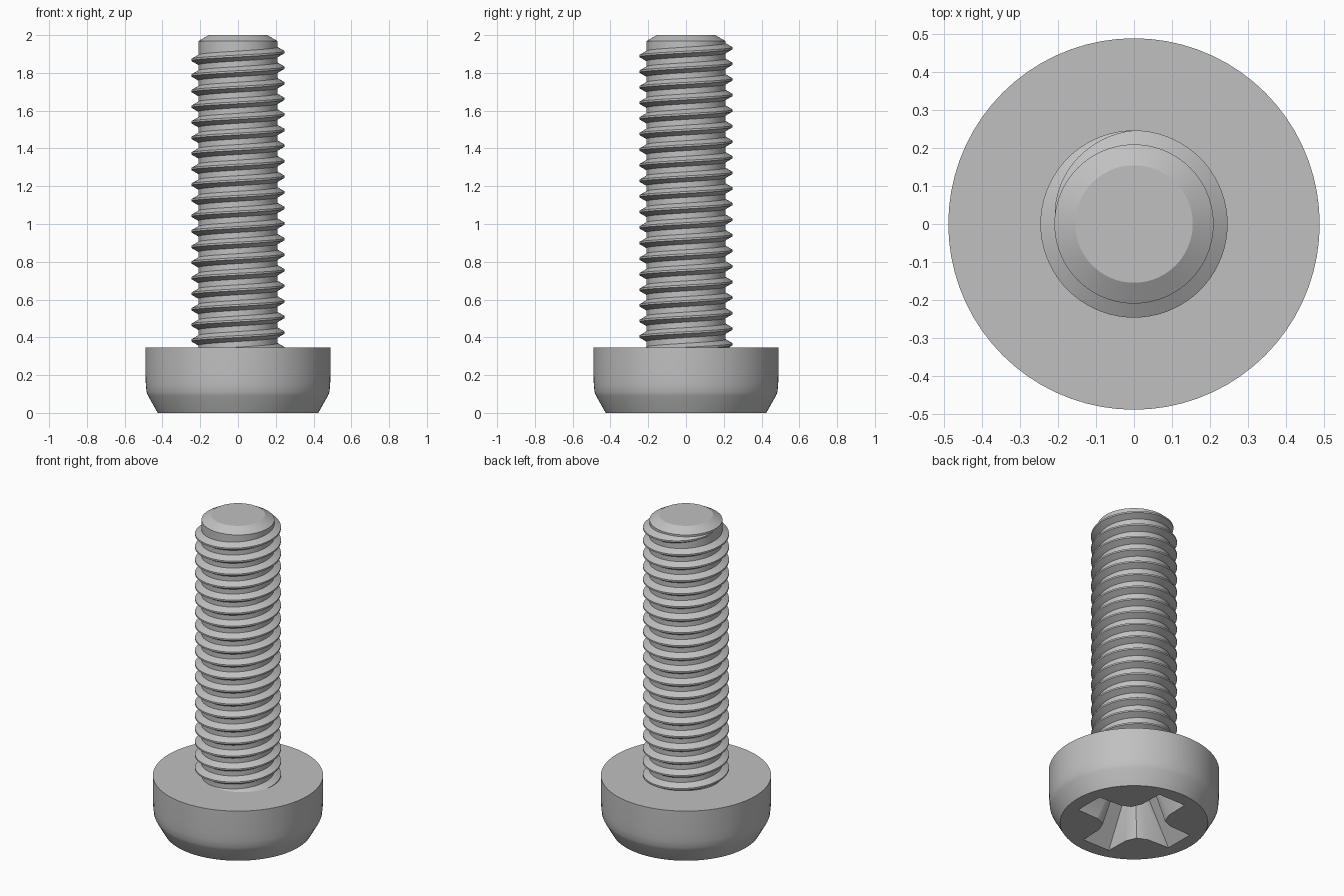
import bpy, bmesh
from math import pi, cos, sin, radians

cube = bpy.data.objects.get("Cube")
if cube:
    bpy.data.objects.remove(cube, do_unlink=True)

steel = bpy.data.materials.new("grey_steel")
steel.use_nodes = True
GREY = (0.53, 0.53, 0.53, 1)
steel.diffuse_color = GREY
steel.node_tree.nodes["Principled BSDF"].inputs["Base Color"].default_value = GREY


def skin(name, rings, closed):
    """Join equal rings of points with quads and cap both ends."""
    bm = bmesh.new()
    loops = [[bm.verts.new(p) for p in ring] for ring in rings]
    n = len(rings[0])
    for a, b in zip(loops, loops[1:]):
        for i in range(n):
            j = (i + 1) % n
            bm.faces.new((a[i], a[j], b[j], b[i]))
    if closed:
        bm.faces.new(loops[0])
        bm.faces.new(loops[-1])
    bmesh.ops.recalc_face_normals(bm, faces=bm.faces)
    mesh = bpy.data.meshes.new(name)
    bm.to_mesh(mesh)
    bm.free()
    mesh.materials.append(steel)
    ob = bpy.data.objects.new(name, mesh)
    bpy.context.collection.objects.link(ob)
    return ob


def lathe(name, profile, sides=72):
    ring = [2 * pi * i / sides for i in range(sides)]
    return skin(name, [[(r * cos(a), r * sin(a), z) for a in ring]
                       for r, z in profile], True)


def select(ob):
    bpy.ops.object.select_all(action='DESELECT')
    ob.select_set(True)
    bpy.context.view_layer.objects.active = ob


def smooth(ob):
    select(ob)
    bpy.ops.object.shade_smooth_by_angle(angle=radians(26))


# Head, with its rounded driving side resting on the ground
head = lathe("screw_head", [(0.425, 0), (0.476, 0.09), (0.484, 0.11),
                            (0.488, 0.15), (0.49, 0.2), (0.49, 0.345)])

# Cross recess: a tapering plus-shaped cutter
def cross(reach, half, corner, z):
    quarter = [(reach, -half), (reach, half), (corner * 1.5, half * 1.05),
               (corner, corner), (half * 1.05, corner * 1.5)]
    pts = []
    for k in range(4):
        c, s = cos(k * pi / 2), sin(k * pi / 2)
        pts += [(x * c - y * s, x * s + y * c, z) for x, y in quarter]
    return pts


cutter = skin("recess_cutter", [cross(0.347, 0.097, 0.129, -0.01),
                                cross(0.15, 0.05, 0.075, 0.24)], True)
cutter.hide_render = True
cut = head.modifiers.new("recess", 'BOOLEAN')
cut.operation = 'DIFFERENCE'
cut.solver = 'EXACT'
cut.object = cutter
select(head)
bpy.ops.object.modifier_apply(modifier=cut.name)
bpy.data.objects.remove(cutter, do_unlink=True)
smooth(head)

# Shank core with a chamfered tip
smooth(lathe("shank_core", [(0.21, 0.3), (0.21, 1.968), (0.155, 2)]))

# Right-handed thread ridge that starts in the head and fades out near the tip
PITCH, STEPS, TURNS = 0.0825, 72, 20
INNER, DEPTH, FLAT = 0.203, 0.044, 0.005
fade_start, fade_end = TURNS + 0.25, TURNS + 0.53
rings = []
for i in range(int(fade_end * STEPS) + 1):
    turn = i / STEPS
    fade = min(1, max(0.1, (fade_end - turn) / (fade_end - fade_start)))
    a, z = 2 * pi * turn, 0.26 + PITCH * turn
    crest = INNER + DEPTH * fade
    base = FLAT + DEPTH * fade * 0.577
    rings.append([(r * cos(a), r * sin(a), z + dz) for r, dz in
                  ((INNER, -base), (crest, -FLAT), (crest, FLAT), (INNER, base))])
smooth(skin("thread", rings, True))
